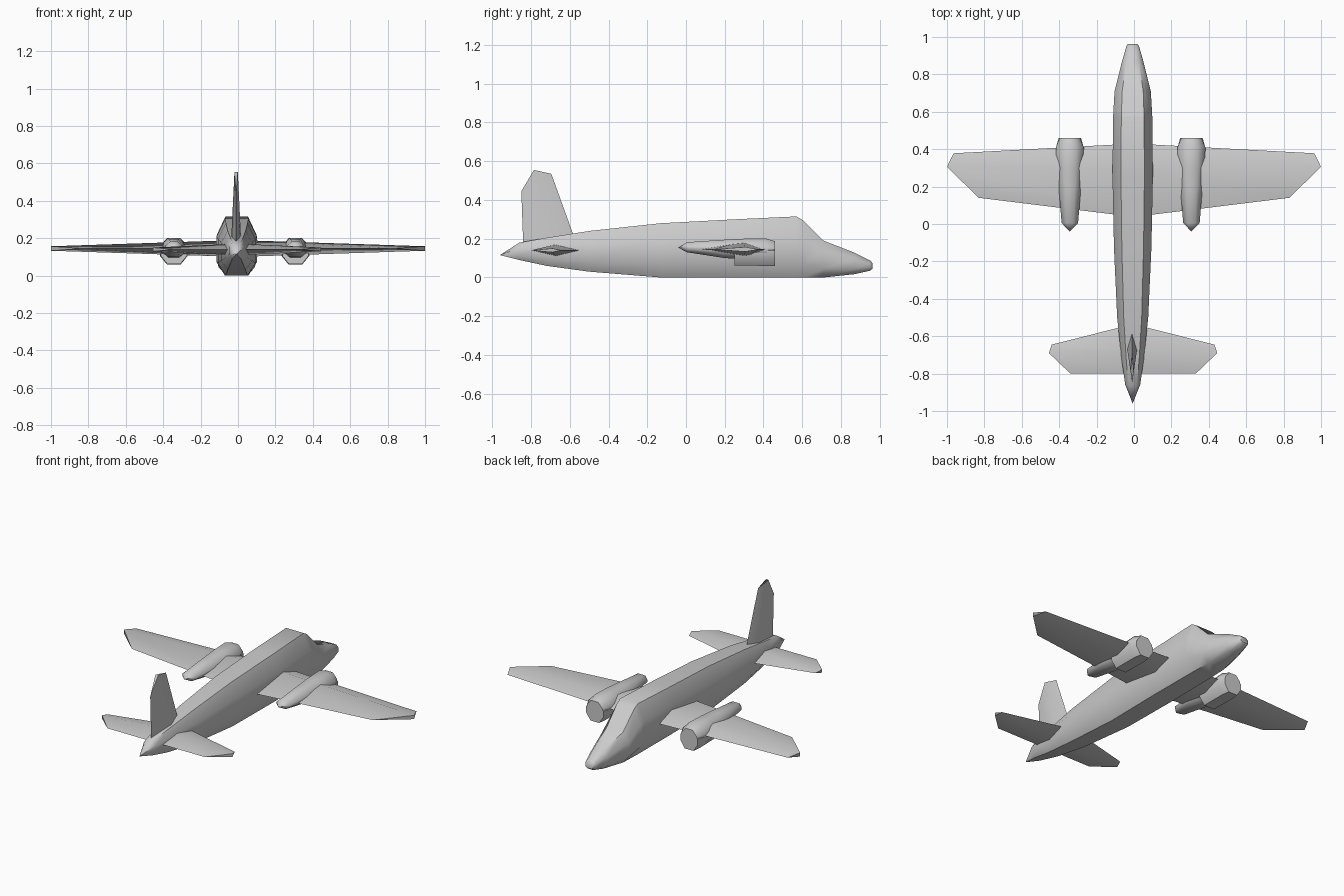
import bpy
import bmesh
import math
from mathutils import Vector

cube = bpy.data.objects.get("Cube")
if cube:
    bpy.data.objects.remove(cube, do_unlink=True)

GREY = (0.6, 0.6, 0.6, 1)
paint = bpy.data.materials.new("light grey paint")
paint.use_nodes = True
paint.diffuse_color = GREY
paint.node_tree.nodes["Principled BSDF"].inputs["Base Color"].default_value = GREY


def loft(name, rings, angle=50):
    """Skin a row of equal-length point rings and cap both ends."""
    bm = bmesh.new()
    rows = [[bm.verts.new(p) for p in ring] for ring in rings]
    n = len(rows[0])
    for a, b in zip(rows, rows[1:]):
        for i in range(n):
            j = (i + 1) % n
            bm.faces.new((a[i], a[j], b[j], b[i]))
    bm.faces.new(rows[0])
    bm.faces.new(rows[-1])
    bmesh.ops.remove_doubles(bm, verts=bm.verts, dist=0.0005)
    bmesh.ops.recalc_face_normals(bm, faces=bm.faces)
    mesh = bpy.data.meshes.new(name)
    bm.to_mesh(mesh)
    bm.free()
    mesh.materials.append(paint)
    obj = bpy.data.objects.new(name, mesh)
    bpy.context.collection.objects.link(obj)
    bpy.ops.object.select_all(action="DESELECT")
    obj.select_set(True)
    bpy.context.view_layer.objects.active = obj
    bpy.ops.object.shade_smooth_by_angle(angle=math.radians(angle))
    return obj


def octagon(cx, y, bottom, top, half, flat=0.58, low=0.24, high=0.7):
    """Eight-sided cross-section across the length of the aircraft."""
    h = top - bottom
    right = [(flat, 0), (1, low), (1, high), (flat, 1)]
    outline = right + [(-x, z) for x, z in reversed(right)]
    return [Vector((cx + half * x, y, bottom + h * z)) for x, z in outline]


def diamond(span, lead, peak, trail, half):
    """Diamond aerofoil; lead, peak and trail are (span offset, y)."""
    return [Vector((span + lead[0], lead[1], 0)),
            Vector((span + peak[0], peak[1], half)),
            Vector((span + trail[0], trail[1], 0)),
            Vector((span + peak[0], peak[1], -half))]


def flying_surface(name, root, tip, x, z):
    """Full-span surface made from a root and a mirrored tip section."""
    def place(ring, side):
        return [Vector((side * p.x + x, p.y, p.z + z)) for p in ring]
    return loft(name, [place(tip, -1), place(root, 1), place(tip, 1)])


# Fuselage: y, bottom, top, half width
stations = [
    (-0.96, 0.115, 0.116, 0.0002),
    (-0.86, 0.09, 0.18, 0.04),
    (-0.72, 0.06, 0.205, 0.06),
    (-0.50, 0.03, 0.24, 0.083),
    (-0.13, 0.0, 0.28, 0.1),
    (0.25, 0.0, 0.30, 0.108),
    (0.57, 0.0, 0.315, 0.105),
    (0.605, 0.0, 0.295, 0.103),
    (0.71, 0.0, 0.19, 0.097),
    (0.87, 0.017, 0.128, 0.057),
    (0.95, 0.035, 0.088, 0.034),
    (0.962, 0.045, 0.075, 0.026),
]
loft("fuselage", [octagon(-0.007, *s) for s in stations])

# Wing and tailplane
flying_surface("wing",
               diamond(0, (0, 0.43), (0, 0.30), (0, 0.038), 0.045),
               diamond(1, (-0.035, 0.378), (0, 0.305), (-0.17, 0.14), 0.012),
               0, 0.145)
flying_surface("tailplane",
               diamond(0, (0, -0.535), (0, -0.67), (0, -0.80), 0.031),
               diamond(0.45, (-0.015, -0.645), (0, -0.69), (-0.115, -0.80), 0.01),
               -0.005, 0.14)

# Tail fin: the same kind of section, turned upright
fin_root = diamond(0.16, (0, -0.56), (0, -0.66), (0, -0.84), 0.028)
fin_tip = diamond(0.555, (-0.02, -0.695), (0, -0.785), (-0.11, -0.85), 0.009)
loft("tail_fin", [[Vector((p.z - 0.01, p.y, p.x)) for p in ring]
                  for ring in (fin_root, fin_tip)])

# Engines: slim nacelle with a deeper cowl under the front
nacelle = [
    (-0.04, 0.154, 0.155, 0.0002),
    (0.005, 0.13, 0.182, 0.044),
    (0.20, 0.10, 0.195, 0.06),
    (0.30, 0.095, 0.20, 0.07),
    (0.41, 0.095, 0.202, 0.075),
    (0.46, 0.10, 0.187, 0.054),
]
cowl = [(0.25, 0.062, 0.16, 0.07),
        (0.41, 0.06, 0.16, 0.074),
        (0.46, 0.06, 0.16, 0.06)]
for side, x in (("right", -0.343), ("left", 0.307)):
    loft(side + "_nacelle", [octagon(x, *s, 0.45, 0.3, 0.6) for s in nacelle])
    loft(side + "_cowl", [octagon(x, *s, 0.5, 0.45, 0.8) for s in cowl])
